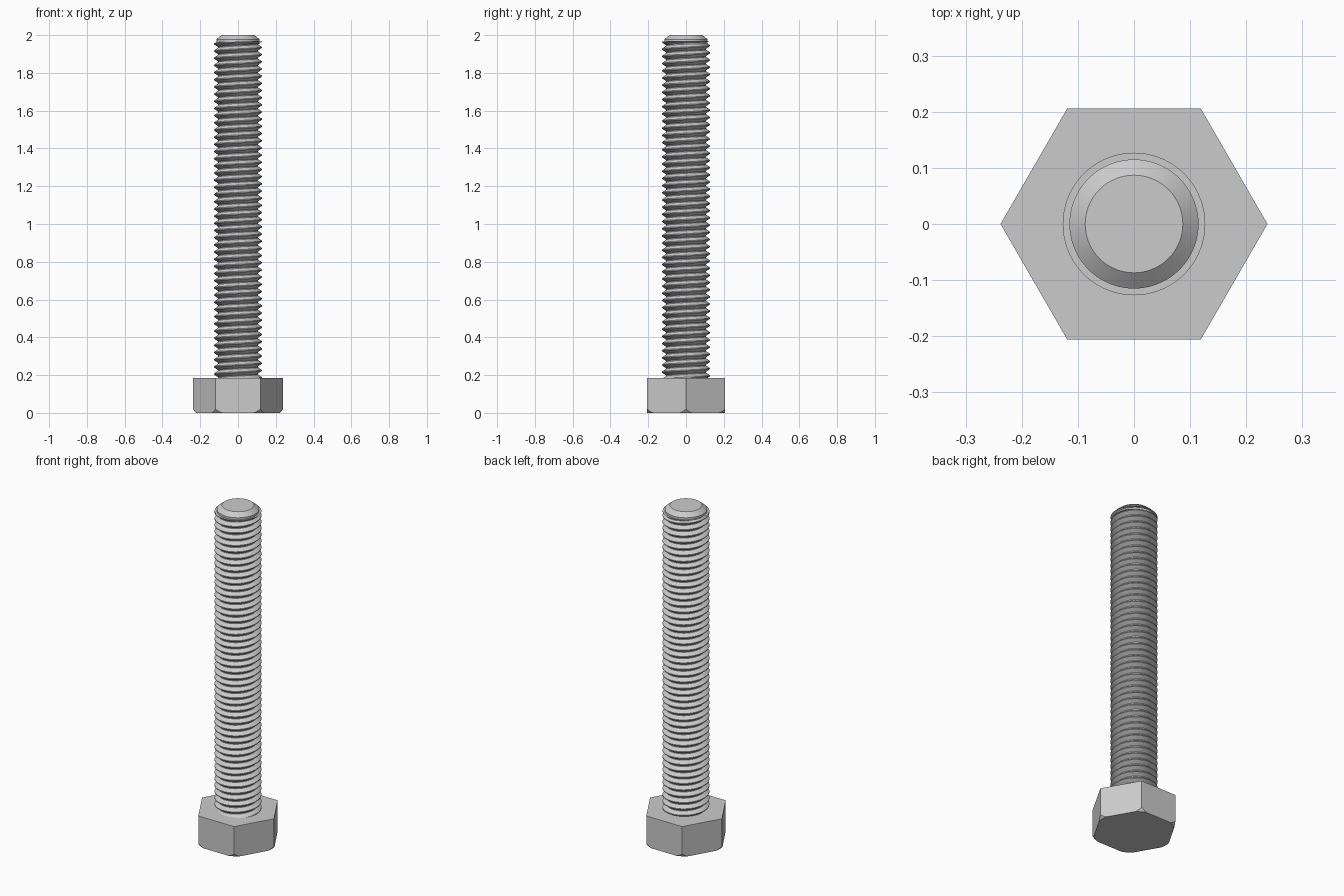
import bpy, bmesh
from math import sin, cos, pi, radians

cube = bpy.data.objects.get("Cube")
if cube:
    bpy.data.objects.remove(cube, do_unlink=True)

GREY = 0.6
steel = bpy.data.materials.new("steel grey")
steel.use_nodes = True
steel.diffuse_color = (GREY, GREY, GREY, 1)
steel.node_tree.nodes["Principled BSDF"].inputs["Base Color"].default_value = (GREY, GREY, GREY, 1)

HEAD_TOP = 0.185
THREAD_TOP = 1.965
PITCH = 0.038
CREST, ROOT = 0.127, 0.105
SIDES = 72


def finish(bm, name, angle=30):
    """Turn a bmesh into a shaded object."""
    bmesh.ops.remove_doubles(bm, verts=bm.verts, dist=1e-5)
    bmesh.ops.recalc_face_normals(bm, faces=bm.faces)
    mesh = bpy.data.meshes.new(name)
    bm.to_mesh(mesh)
    bm.free()
    mesh.materials.append(steel)
    obj = bpy.data.objects.new(name, mesh)
    bpy.context.collection.objects.link(obj)
    bpy.ops.object.select_all(action='DESELECT')
    obj.select_set(True)
    bpy.context.view_layer.objects.active = obj
    bpy.ops.object.shade_smooth_by_angle(angle=radians(angle))
    return obj


def bridge(bm, low, high, closed=True):
    """Join two rows of vertices with quads."""
    n = len(low)
    for i in range(n if closed else n - 1):
        j = (i + 1) % n
        bm.faces.new((low[i], low[j], high[j], high[i]))


def ring_stack(bm, rings):
    """Skin a stack of rings, each a list of points, and cap both ends."""
    rows = [[bm.verts.new(p) for p in ring] for ring in rings]
    for low, high in zip(rows, rows[1:]):
        bridge(bm, low, high)
    bm.faces.new(rows[0][::-1])
    bm.faces.new(rows[-1])


# Hexagonal head, its lower corners turned off by a cone
FLAT, TURNED, SLOPE = 0.206, 0.223, 1.3
bottom, chamfer, top = [], [], []
for i in range(120):
    a = 2 * pi * i / 120
    hex_r = FLAT / cos(a % (pi / 3) - pi / 6)
    base_r = min(hex_r, TURNED)
    c, s = cos(a), sin(a)
    bottom.append((base_r * c, base_r * s, 0))
    chamfer.append((hex_r * c, hex_r * s, (hex_r - base_r) * SLOPE))
    top.append((hex_r * c, hex_r * s, HEAD_TOP))
bm = bmesh.new()
ring_stack(bm, [bottom, chamfer, top])
bmesh.ops.remove_doubles(bm, verts=bm.verts, dist=1e-5)
bmesh.ops.dissolve_limit(bm, angle_limit=radians(0.5), verts=bm.verts, edges=bm.edges)
finish(bm, "hex_head", 25)

# Shank core with a chamfered tip
bm = bmesh.new()
profile = [(ROOT - 0.003, HEAD_TOP - 0.02), (ROOT - 0.003, THREAD_TOP - 0.012),
           (0.115, THREAD_TOP - 0.012), (0.115, 1.977), (0.087, 2.0)]
ring_stack(bm, [[(r * cos(2 * pi * i / SIDES), r * sin(2 * pi * i / SIDES), z)
                 for i in range(SIDES)] for r, z in profile])
finish(bm, "shank_core")

# Right-handed screw thread: a V profile swept up a helix and trimmed at both ends
bm = bmesh.new()
vee = [(0, ROOT), (0.1, ROOT), (0.49, CREST), (0.61, CREST), (1, ROOT)]
turns = int((THREAD_TOP - HEAD_TOP) / PITCH) + 3
previous = None
for k in range(turns * SIDES + 1):
    a = 2 * pi * k / SIDES
    start = HEAD_TOP + PITCH * (k / SIDES - 1.5)
    row = []
    for t, r in vee:
        z = min(max(start + t * PITCH, HEAD_TOP - 0.01), THREAD_TOP)
        row.append(bm.verts.new((r * cos(a), r * sin(a), z)))
    if previous:
        bridge(bm, previous, row, closed=False)
    previous = row
bmesh.ops.remove_doubles(bm, verts=bm.verts, dist=1e-5)
bmesh.ops.dissolve_degenerate(bm, edges=bm.edges, dist=1e-5)
finish(bm, "screw_thread")
